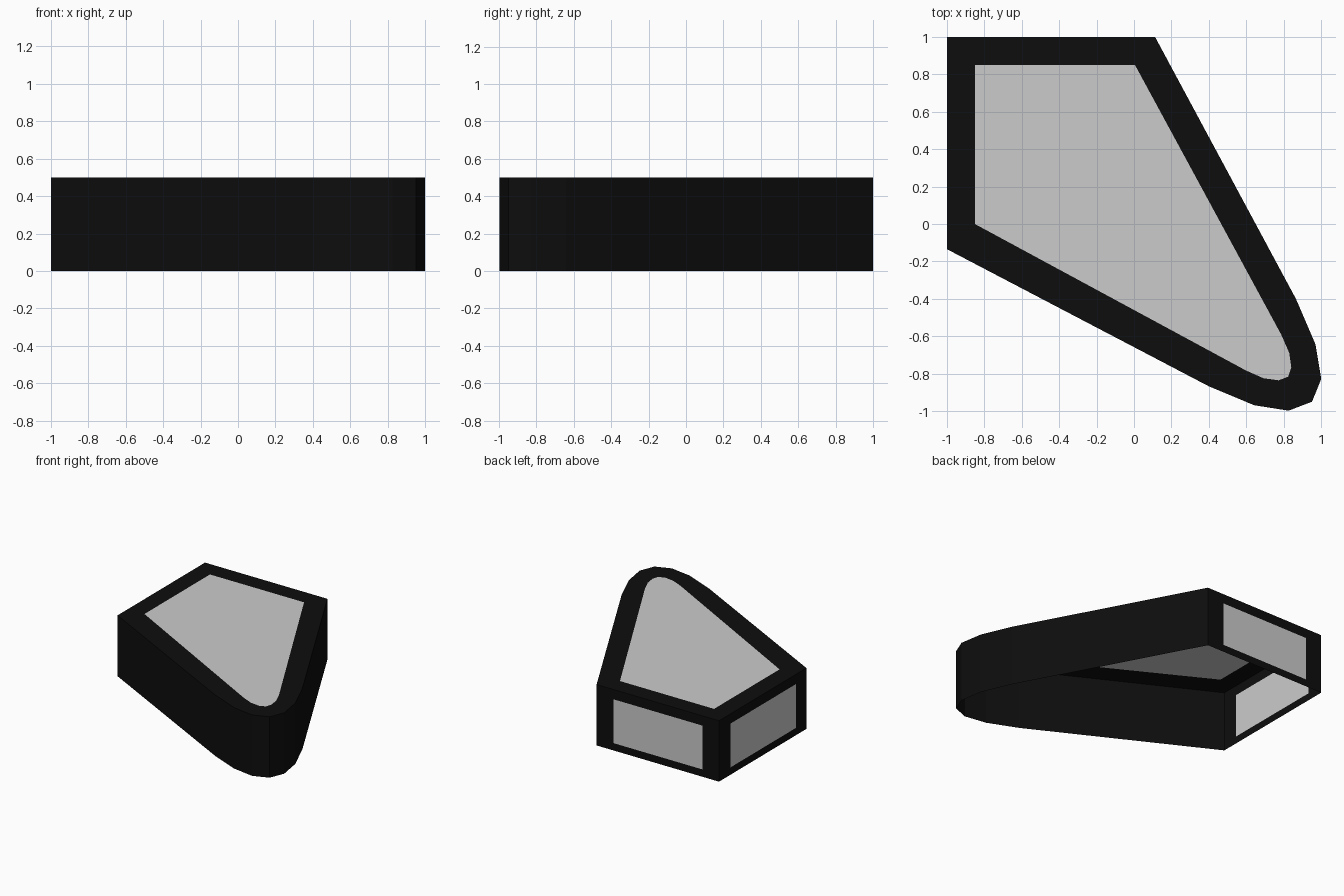
import bpy, bmesh

if "Cube" in bpy.data.objects:
    bpy.data.objects.remove(bpy.data.objects["Cube"])

H = 0.5

# Plan outlines, counter-clockwise from above, starting at the square corner
outer = [(-1, 1), (-1, -0.134), (0.4, -0.867), (0.642, -0.968), (0.826, -0.997), (0.951, -0.949),
         (1, -0.828), (0.969, -0.642), (0.865, -0.4), (0.112, 1)]
inner = [(-0.85, 0.85), (-0.85, 0), (0.599, -0.783), (0.692, -0.824), (0.773, -0.835), (0.824, -0.815),
         (0.84, -0.765), (0.829, -0.688), (0.786, -0.59), (0.005, 0.85)]

black = bpy.data.materials.new("black")
black.diffuse_color = (0.004, 0.004, 0.004, 1)
black.use_nodes = True
black.node_tree.nodes["Principled BSDF"].inputs["Base Color"].default_value = black.diffuse_color


def make_object(name, faces, mat=None):
    """Build one mesh from a list of faces, welding shared corners."""
    bm = bmesh.new()
    for face in faces:
        bm.faces.new([bm.verts.new(p) for p in face])
    bmesh.ops.remove_doubles(bm, verts=bm.verts, dist=0.0005)
    mesh = bpy.data.meshes.new(name)
    bm.to_mesh(mesh)
    bm.free()
    obj = bpy.data.objects.new(name, mesh)
    bpy.context.collection.objects.link(obj)
    if mat:
        mesh.materials.append(mat)
    return obj


def border(out, inn):
    """Quads between an outer loop and an inner loop."""
    n = len(out)
    return [[out[i], out[(i + 1) % n], inn[(i + 1) % n], inn[i]] for i in range(n)]


def at(points, z):
    return [(x, y, z) for x, y in points]


def upright(a, b, z0, z1):
    """Vertical rectangle above the plan line a-b."""
    return [(*a, z0), (*b, z0), (*b, z1), (*a, z1)]


# Openings in the two straight walls
left_window = upright((-1, 0.85), (-1, 0), 0.06, 0.42)
back_window = upright((-0.04, 1), (-0.85, 1), 0.06, 0.42)
windows = {0: left_window, len(outer) - 1: back_window}

# Black frame: top border and side walls, open underneath
faces = border(at(outer, H), at(inner, H))
for i, a in enumerate(outer):
    wall = upright(a, outer[(i + 1) % len(outer)], 0, H)
    faces += border(wall, windows[i]) if i in windows else [wall]
make_object("frame", faces, black)

# Grey panels filling the openings
make_object("top_panel", [at(inner, H)])
make_object("left_panel", [left_window])
make_object("back_panel", [back_window])
